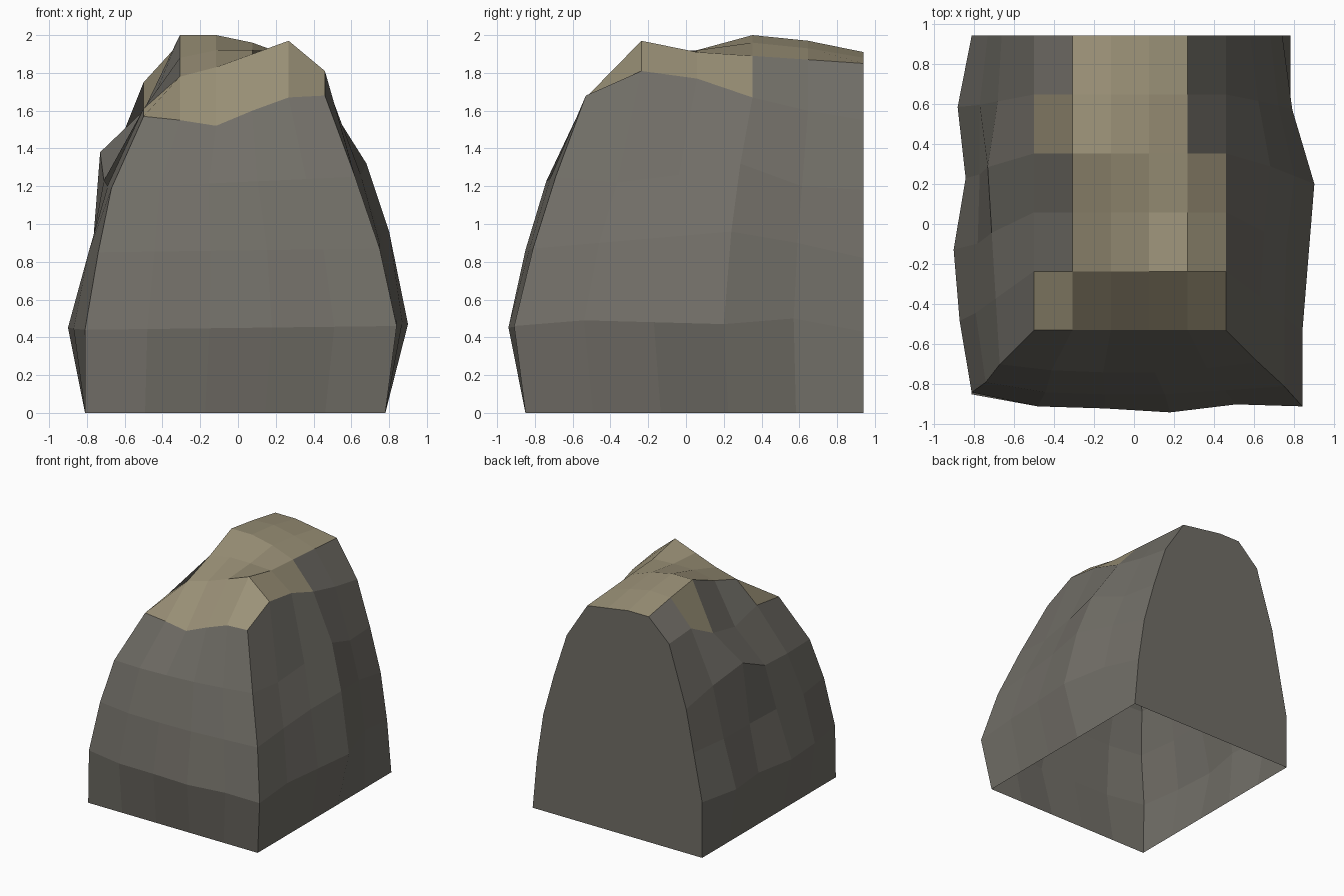
import bpy
import bmesh

cube = bpy.data.objects.get("Cube")
if cube:
    bpy.data.objects.remove(cube, do_unlink=True)

STEPS = 5
BACK = 0.94


def make_material(name, colour):
    mat = bpy.data.materials.new(name)
    mat.use_nodes = True
    mat.diffuse_color = (*colour, 1)
    shader = mat.node_tree.nodes["Principled BSDF"]
    shader.inputs["Base Color"].default_value = (*colour, 1)
    shader.inputs["Roughness"].default_value = 0.9
    return mat


def spread(start, end):
    """Evenly spaced values from start to end, one per grid line."""
    return [start + (end - start) * i / STEPS for i in range(STEPS + 1)]


def ring(left, front, right, left_z, right_z):
    """U-shaped contour: back left, front left, front right, back right."""
    points = list(zip(left, spread(front[0], BACK), left_z))[::-1]
    points += list(zip(spread(left[0], right[0]), front,
                       spread(left_z[0], right_z[0])))[1:]
    points += list(zip(right, spread(front[-1], BACK), right_z))[1:]
    return points


# Rock wall contours, from the ground upwards; side values run front to back
flat = spread(0, 0)
contours = [
    ring(spread(-.81, -.81), spread(-.85, -.85), spread(.78, .78), flat, flat),
    ring([-.81, -.87, -.9, -.84, -.88, -.81],
         [-.84, -.91, -.92, -.94, -.9, -.91],
         [.84, .84, .87, .9, .79, .74],
         spread(.44, .47), [.46, .49, .48, .47, .5, .43]),
    ring([-.74, -.79, -.78, -.77, -.77, -.73],
         [-.79, -.84, -.85, -.85, -.83, -.81],
         [.75, .75, .76, .8, .72, .68],
         spread(.85, .87), [.87, .9, .93, .96, .9, .82]),
    ring([-.67, -.69, -.71, -.73, -.68, -.66],
         [-.7, -.73, -.74, -.74, -.72, -.69],
         [.62, .63, .65, .68, .62, .58],
         [1.19, 1.2, 1.23, 1.38, 1.3, 1.22],
         [1.25, 1.22, 1.26, 1.32, 1.2, 1.18]),
]

# Heights of the summit, rows from front to back
summit_heights = [
    [1.57, 1.55, 1.52, 1.6, 1.67, 1.68],
    [1.61, 1.78, 1.83, 1.9, 1.97, 1.81],
    [1.54, 1.88, 1.92, 1.92, 1.91, 1.77],
    [1.6, 2, 2, 1.96, 1.89, 1.67],
    [1.75, 1.96, 1.97, 1.93, 1.87, 1.6],
    [1.73, 1.91, 1.91, 1.88, 1.85, 1.55],
]

bm = bmesh.new()

# Summit grid
top = [[bm.verts.new((x, y, z)) for x, z in zip(spread(-.5, .46), row)]
       for y, row in zip(spread(-.53, BACK), summit_heights)]


def is_earth(column, row):
    """Bare earth covers the middle and some of the gentler edge patches."""
    if column == 0:
        return row in (0, 3)
    if column == STEPS - 1:
        return row < 3
    return True


for j in range(STEPS):
    for i in range(STEPS):
        face = bm.faces.new((top[j][i], top[j][i + 1],
                             top[j + 1][i + 1], top[j + 1][i]))
        face.material_index = int(is_earth(i, j))

# Faceted left, front and right walls
rings = [[bm.verts.new(p) for p in contour] for contour in contours]
rings.append([row[0] for row in reversed(top)] + top[0][1:]
             + [row[-1] for row in top[1:]])
for low, high in zip(rings, rings[1:]):
    for i in range(len(low) - 1):
        bm.faces.new((low[i], low[i + 1], high[i + 1], high[i]))

# Flat back wall; the underside stays open
outline = [r[-1] for r in rings] + top[-1][-2:0:-1] + [r[0] for r in reversed(rings)]
bm.faces.new(outline)

mesh = bpy.data.meshes.new("rock_cliff")
bm.to_mesh(mesh)
bm.free()
mesh.materials.append(make_material("grey stone", (.165, .156, .135)))
mesh.materials.append(make_material("tan earth", (.33, .287, .188)))
rock = bpy.data.objects.new("rock_cliff", mesh)
bpy.context.scene.collection.objects.link(rock)
